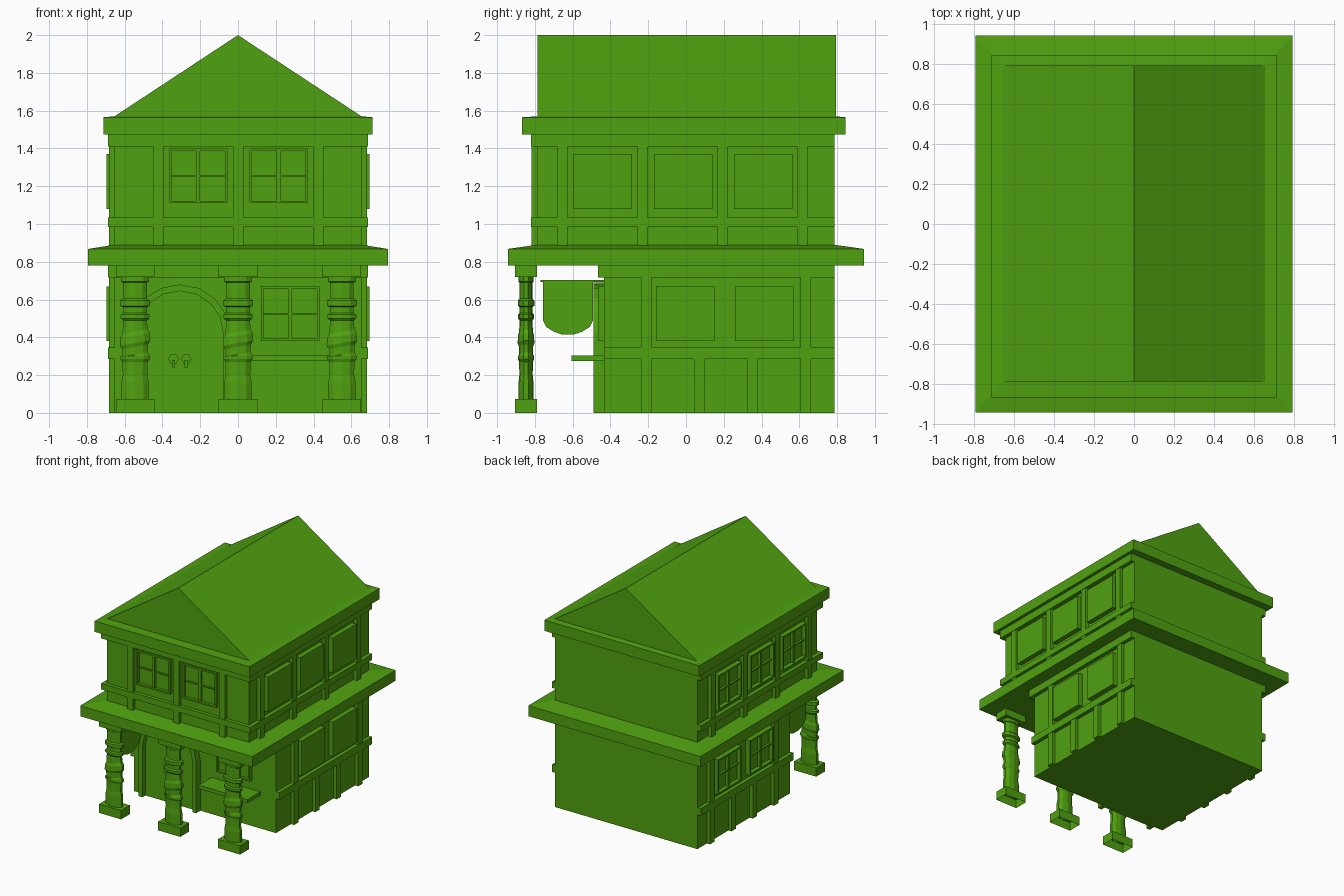
import bpy, bmesh, math
from mathutils import Vector

if "Cube" in bpy.data.objects:
    bpy.data.objects.remove(bpy.data.objects["Cube"])

green = bpy.data.materials.new("green")
green.diffuse_color = (0.08, 0.36, 0.005, 1)
green.use_nodes = True
green.node_tree.nodes["Principled BSDF"].inputs["Base Color"].default_value = green.diffuse_color


def finish(name, bm):
    bmesh.ops.recalc_face_normals(bm, faces=bm.faces)
    me = bpy.data.meshes.new(name)
    bm.to_mesh(me)
    bm.free()
    ob = bpy.data.objects.new(name, me)
    me.materials.append(green)
    bpy.context.collection.objects.link(ob)
    return ob


def add_box(bm, x0, x1, y0, y1, z0, z1):
    vs = bmesh.ops.create_cube(bm, size=1)["verts"]
    for v in vs:
        v.co = Vector(((x0 + x1) / 2 + v.co.x * (x1 - x0),
                       (y0 + y1) / 2 + v.co.y * (y1 - y0),
                       (z0 + z1) / 2 + v.co.z * (z1 - z0)))
    return vs


def boxes(name, items):
    bm = bmesh.new()
    for b in items:
        add_box(bm, *b)
    return finish(name, bm)


def prism(name, pts, to3d, a, b):
    # extrude a 2D outline between depths a and b
    bm = bmesh.new()
    ends = [[bm.verts.new(to3d(u, v, d)) for u, v in pts] for d in (a, b)]
    for e in ends:
        bm.faces.new(e)
    n = len(pts)
    for i in range(n):
        j = (i + 1) % n
        bm.faces.new((ends[0][i], ends[0][j], ends[1][j], ends[1][i]))
    return finish(name, bm)


def wall_box(side, plane, u0, u1, z0, z1, depth, base=-0.01):
    # box lying on a wall: u runs along the wall, depth points outward
    if side == "front":
        return (u0, u1, plane - depth, plane - base, z0, z1)
    s = 1 if side == "right" else -1
    x = sorted((s * (plane + base), s * (plane + depth)))
    return (x[0], x[1], u0, u1, z0, z1)


def window(name, side, plane, u0, z0, depth, w=0.31, h=0.29):
    u1, z1, t = u0 + w, z0 + h, 0.013
    um, zm = (u0 + u1) / 2, z0 + h / 2
    if side == "right":          # closed shutters on this side
        return boxes(name, [wall_box(side, plane, u0, u1, z0, z1, depth)])
    parts = [(u0, u0 + t, z0, z1, depth), (u1 - t, u1, z0, z1, depth),
             (u0 + t, u1 - t, z0, z0 + t, depth), (u0 + t, u1 - t, z1 - t, z1, depth),
             (um - 0.01, um + 0.01, z0 + t, z1 - t, depth * 0.75),
             (u0 + t, u1 - t, zm - 0.005, zm + 0.005, depth * 0.6),
             (u0 + t, u1 - t, z0 + t, z1 - t, 0.006)]
    return boxes(name, [wall_box(side, plane, *p) for p in parts])


WX = 0.655          # side wall plane
LF, UF = -0.435, -0.79   # lower and upper front wall planes
BACK = 0.785

# Main volumes
boxes("lower_storey", [(-WX, WX, LF, BACK, 0, 0.79)])
boxes("upper_storey", [(-WX, WX, UF, BACK, 0.86, 1.48)])


# Ledge and cornice with sloping tops
def slab(name, x, y0, y1, z0, z1, z2, ix, iy0, iy1):
    bm = bmesh.new()
    rings = [[bm.verts.new((sx, sy, z)) for sx, sy in
              ((-a, b), (a, b), (a, c), (-a, c))]
             for a, b, c, z in ((x, y0, y1, z0), (x, y0, y1, z1), (ix, iy0, iy1, z2))]
    bm.faces.new(rings[0])
    bm.faces.new(rings[2])
    for r, s in zip(rings, rings[1:]):
        for i in range(4):
            j = (i + 1) % 4
            bm.faces.new((r[i], r[j], s[j], s[i]))
    return finish(name, bm)


slab("porch_ledge", 0.793, -0.943, 0.942, 0.78, 0.868, 0.89, WX, UF, BACK)
slab("roof_cornice", 0.713, -0.867, 0.845, 1.475, 1.565, 1.57, WX, UF, 0.79)

# Gable roof
prism("gable_roof", [(-0.66, 1.566), (0.66, 1.566), (0, 2.0)],
      lambda u, v, d: (u, d, v), -0.787, 0.793)

# Timber trim on the side walls
for side in ("left", "right"):
    T = 0.032
    up = [(-0.82, BACK, 0.985, 1.035, T), (-0.82, BACK, 1.41, 1.48, T)]
    up += [(c - 0.028, c + 0.028, 0.87, 1.42, T - 0.003) for c in (-0.655, -0.23, 0.195, 0.615)]
    low = [(LF, BACK, 0.285, 0.345, T), (-0.465, BACK, 0.717, 0.785, T)]
    low += [(c - 0.028, c + 0.028, 0, 0.72, T - 0.003) for c in (-0.21, 0.633)]
    low += [(c - 0.028, c + 0.028, 0, 0.30, T - 0.003) for c in (0.07, 0.35)]
    boxes(side + "_upper_trim", [wall_box(side, WX, *p) for p in up])
    boxes(side + "_lower_trim", [wall_box(side, WX, *p) for p in low])
    for i, u in enumerate((-0.595, -0.17, 0.255)):
        window(f"{side}_upper_window_{i}", side, WX, u, 1.08, 0.04)
    for i, u in enumerate((-0.16, 0.26)):
        window(f"{side}_lower_window_{i}", side, WX, u, 0.38, 0.04)

# Timber trim and windows on the front
front = [(-WX, WX, 0.985, 1.035, 0.03), (-WX, WX, 1.41, 1.48, 0.03)]
front += [(c - 0.028, c + 0.028, 0.87, 1.42, 0.027) for c in (-0.423, 0.002, 0.425)]
boxes("front_upper_trim", [wall_box("front", UF, *p) for p in front])
boxes("front_lower_beam", [wall_box("front", LF, -WX, WX, 0.717, 0.785, 0.03)])
window("front_upper_window_left", "front", UF, -0.365, 1.11, 0.028)
window("front_upper_window_right", "front", UF, 0.06, 1.11, 0.028)
window("front_lower_window", "front", LF, 0.122, 0.38, 0.03)
boxes("window_shelf", [(0.06, 0.51, -0.605, LF + 0.01, 0.275, 0.305)])


# Arched doorway: frame and door leaf
def arch(r, h, cx=-0.308, spring=0.42, n=8):
    return [(cx + r, 0)] + [(cx + r * math.cos(math.pi * i / n), spring + h * math.sin(math.pi * i / n))
                            for i in range(n + 1)] + [(cx - r, 0)]


outer, inner = arch(0.265, 0.26), arch(0.23, 0.225)
prism("door_frame", outer + inner[::-1], lambda u, v, d: (u, d, v), -0.49, LF + 0.01)
prism("door", inner, lambda u, v, d: (u, d, v), -0.45, LF + 0.01)

# Door pulls: hexagon plates with hanging tabs
for name, cx in (("left", -0.342), ("right", -0.274)):
    hexa = [(cx + 0.028 * math.cos(math.pi * i / 3), 0.285 + 0.028 * math.sin(math.pi * i / 3)) for i in range(6)]
    prism(name + "_door_plate", hexa, lambda u, v, d: (u, d, v), -0.46, -0.445)
    boxes(name + "_door_pull", [(cx - 0.008, cx + 0.008, -0.468, -0.45, 0.24, 0.28)])

# Hanging sign with rounded bottom and its bracket
sign = [(-0.757, 0.70), (-0.757, 0.49), (-0.74, 0.455), (-0.70, 0.43), (-0.66, 0.416), (-0.59, 0.416),
        (-0.55, 0.43), (-0.51, 0.455), (-0.492, 0.49), (-0.492, 0.70)]
prism("hanging_sign", sign, lambda u, v, d: (d, u, v), -0.575, -0.555)
boxes("sign_bracket", [(-0.57, -0.56, -0.77, LF, 0.693, 0.703), (-0.58, -0.55, -0.49, LF, 0.68, 0.69)])

# Porch columns: turned shaft flattened front to back, open-bottomed plinth, capital
shaft = [(0.076, 0.06), (0.076, 0.16), (0.068, 0.20), (0.07, 0.27), (0.082, 0.285), (0.082, 0.30),
         (0.07, 0.31), (0.072, 0.35), (0.085, 0.37), (0.082, 0.41), (0.07, 0.43), (0.066, 0.49),
         (0.08, 0.50), (0.08, 0.52), (0.066, 0.53), (0.066, 0.56), (0.084, 0.567), (0.084, 0.595),
         (0.066, 0.605), (0.066, 0.69), (0.078, 0.695), (0.078, 0.725)]
SIDES, CY = 10, -0.847
for name, cx in (("left", -0.545), ("middle", 0.0), ("right", 0.55)):
    bm = bmesh.new()
    rings = []
    for k, (r, z) in enumerate(shaft):
        ring = []
        for i in range(SIDES):
            a = 2 * math.pi * (i + 0.5) / SIDES
            tilt = 0.014 * math.cos(a) if 5 < k < 11 else 0   # slanted bindings
            ring.append(bm.verts.new((cx + r * math.cos(a), CY + 0.52 * r * math.sin(a), z + tilt)))
        rings.append(ring)
    for r, s in zip(rings, rings[1:]):
        for i in range(SIDES):
            j = (i + 1) % SIDES
            bm.faces.new((r[i], r[j], s[j], s[i]))
    finish(name + "_column_shaft", bm)
    boxes(name + "_column_capital", [(cx - 0.102, cx + 0.102, CY - 0.058, CY + 0.058, 0.72, 0.785)])
    bm = bmesh.new()
    add_box(bm, cx - 0.102, cx + 0.102, CY - 0.058, CY + 0.058, 0, 0.073)
    bm.faces.ensure_lookup_table()
    low = min(bm.faces, key=lambda f: f.calc_center_median().z)
    bmesh.ops.delete(bm, geom=[low], context="FACES_ONLY")
    finish(name + "_column_plinth", bm)
